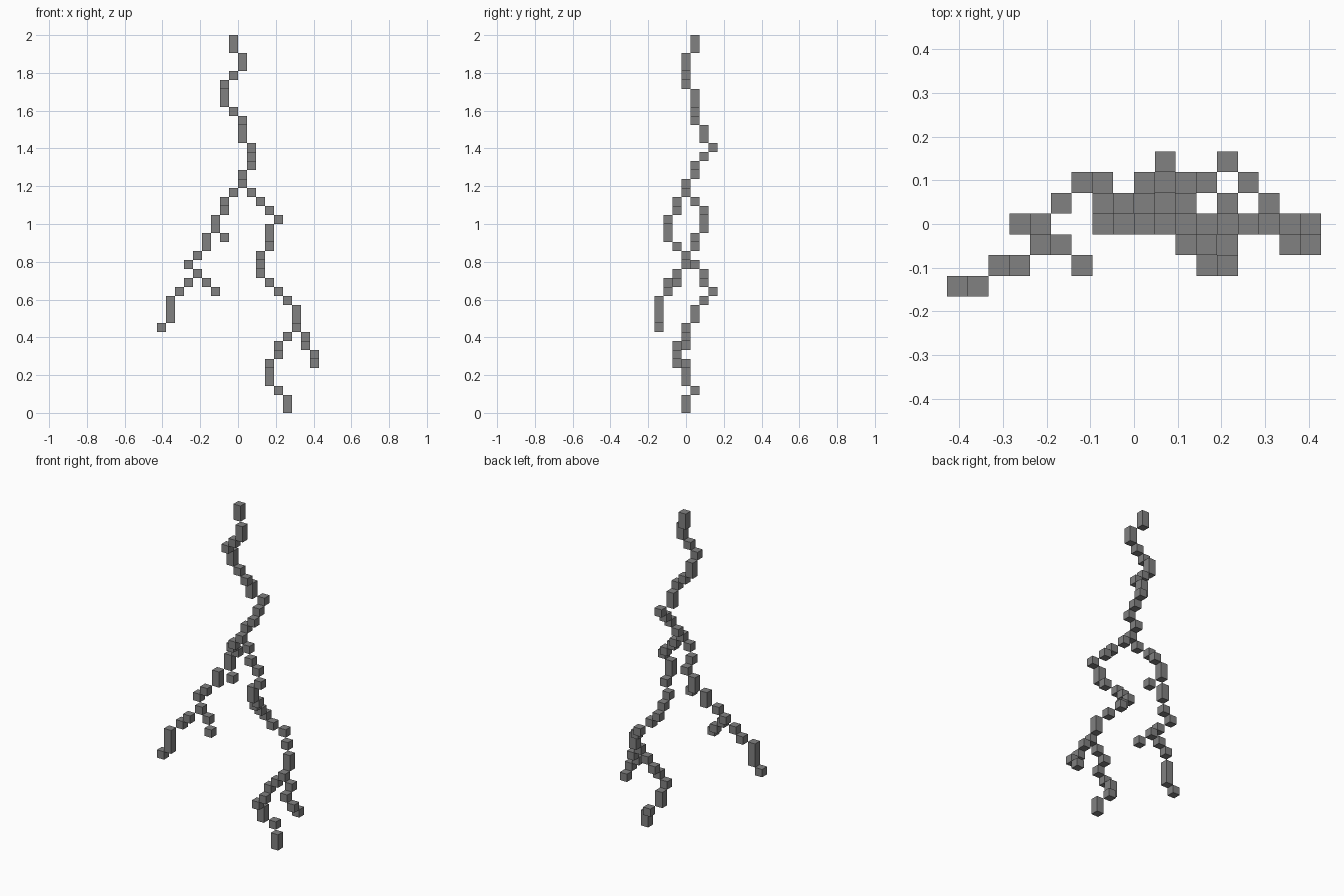
import bpy
import bmesh
from mathutils import Matrix, Vector

cube = bpy.data.objects.get("Cube")
if cube:
    bpy.data.objects.remove(cube, do_unlink=True)

LAYERS = 42
CELL = 2 / LAYERS
STEP = {"N": Vector((0, 1, 0)), "S": Vector((0, -1, 0)),
        "E": Vector((1, 0, 0)), "W": Vector((-1, 0, 0)),
        "D": Vector((0, 0, 0))}
DOWN = Vector((0, 0, -1))

grey = bpy.data.materials.new("stone_grey")
grey.use_nodes = True
colour = (0.22, 0.22, 0.22, 1)
grey.diffuse_color = colour
grey.node_tree.nodes["Principled BSDF"].inputs["Base Color"].default_value = colour


def walk(start, steps):
    """Cells reached by going down one layer per step, shifted by compass letters."""
    cells, here = [], start
    for step in steps.split():
        here = here + DOWN + sum((STEP[c] for c in step), Vector((0, 0, 0)))
        cells.append(here)
    return cells


def build(name, cells):
    """Make one block for each straight vertical run of cells."""
    runs = []
    for cell in cells:
        if runs and runs[-1][-1].xy == cell.xy:
            runs[-1].append(cell)
        else:
            runs.append([cell])
    bm = bmesh.new()
    for run in runs:
        centre = (run[0] + run[-1]) / 2 * CELL
        size = Vector((CELL, CELL, CELL * len(run)))
        bmesh.ops.create_cube(bm, size=1, matrix=Matrix.LocRotScale(centre, None, size))
    mesh = bpy.data.meshes.new(name)
    bm.to_mesh(mesh)
    bm.free()
    mesh.materials.append(grey)
    obj = bpy.data.objects.new(name, mesh)
    bpy.context.collection.objects.link(obj)


def branch(name, start, steps):
    cells = walk(start, steps)
    build(name, cells)
    return cells


# Upper stem, starting one layer above the top block
top = Vector((-0.5, 1, LAYERS + 0.5))
stem = branch("main_stem", top, "D D SE D W W N D E E N D NE S S W S")

# Right-hand fork with its two short twigs
right = branch("right_branch", stem[-1],
               "W NW N W D SW D SW W SE SW W SW D D W")
branch("right_upper_twig", right[4], "SE")
branch("right_lower_twig", right[9], "E SE")

# Left-hand fork, splitting again near the bottom
left = branch("left_branch", stem[-1],
              "E SE E SE W D N NW N N E NE SE SE D S")
branch("left_inner_tip", left[-1], "W W S W N D NE SE D")
branch("left_outer_tip", left[-1], "E S E N")
